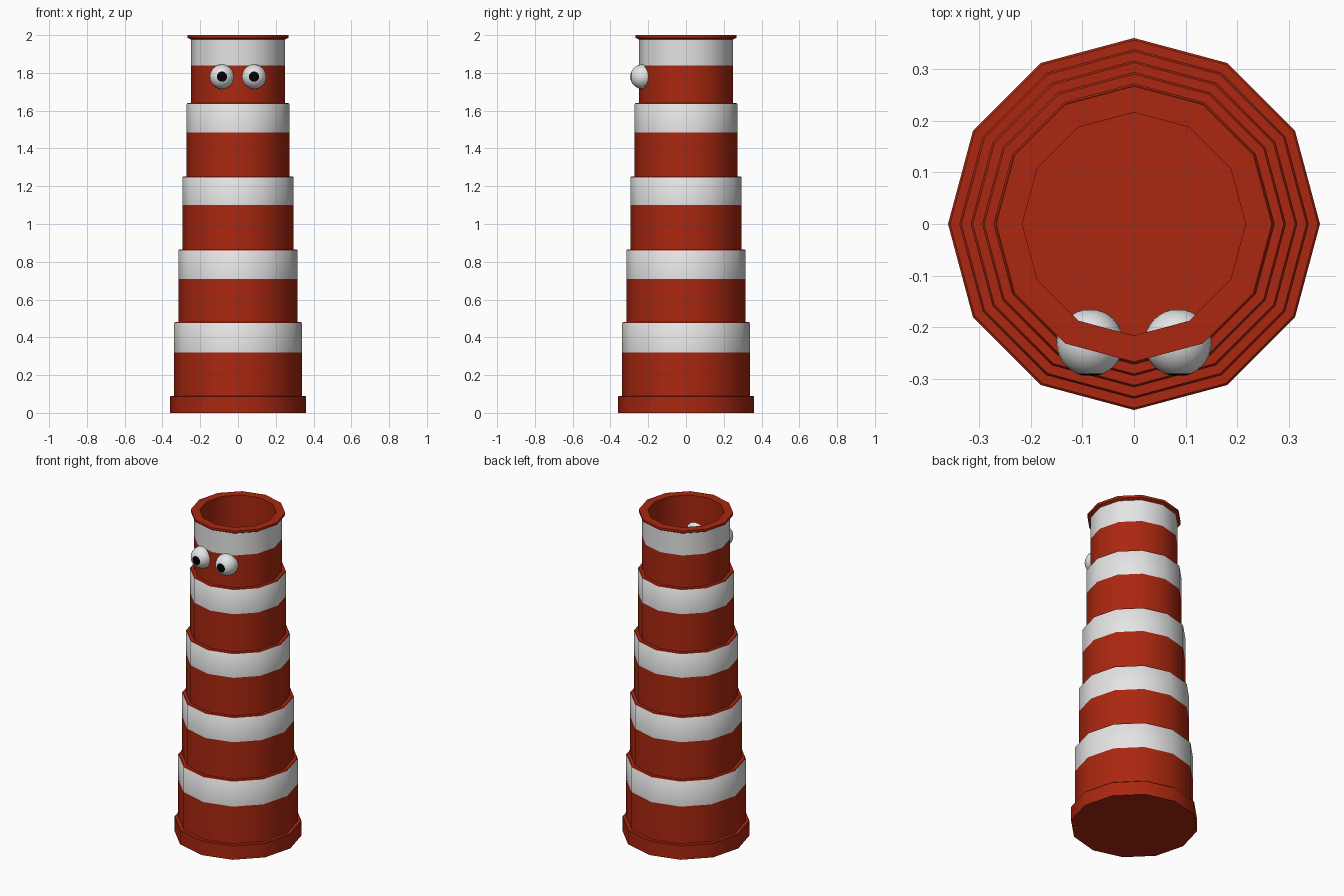
import bpy, bmesh, math

if "Cube" in bpy.data.objects:
    bpy.data.objects.remove(bpy.data.objects["Cube"])

SIDES = 12


def material(name, rgb):
    m = bpy.data.materials.new(name)
    m.diffuse_color = (*rgb, 1.0)
    m.use_nodes = True
    m.node_tree.nodes["Principled BSDF"].inputs["Base Color"].default_value = m.diffuse_color
    return m


RED = material("red", (0.40, 0.02, 0.005))
WHITE = material("white", (0.78, 0.78, 0.78))
BLACK = material("black", (0.0, 0.0, 0.0))


def finish(bm, name, mats, angle):
    bmesh.ops.recalc_face_normals(bm, faces=bm.faces[:])
    mesh = bpy.data.meshes.new(name)
    bm.to_mesh(mesh)
    bm.free()
    for m in mats:
        mesh.materials.append(m)
    obj = bpy.data.objects.new(name, mesh)
    bpy.context.collection.objects.link(obj)
    bpy.ops.object.select_all(action='DESELECT')
    obj.select_set(True)
    bpy.context.view_layer.objects.active = obj
    bpy.ops.object.shade_smooth_by_angle(angle=math.radians(angle))
    return obj


def lathe(name, profile):
    """Revolve (radius, z, colour of the band above); cap both ends."""
    bm = bmesh.new()
    rings = []
    for r, z, _ in profile:
        rings.append([bm.verts.new((r * math.cos(2 * math.pi * i / SIDES),
                                    r * math.sin(2 * math.pi * i / SIDES), z))
                      for i in range(SIDES)])
    for (_, _, col), a, b in zip(profile, rings, rings[1:]):
        for i in range(SIDES):
            j = (i + 1) % SIDES
            bm.faces.new((a[i], a[j], b[j], b[i])).material_index = col
    bm.faces.new(rings[0])
    bm.faces.new(rings[-1])
    return finish(bm, name, (RED, WHITE), 40)


# Stepped tower: foot, five striped tiers, flared lip and hollow inside
profile = [(0.36, 0, 0), (0.36, 0.086, 0), (0.356, 0.09, 0)]
tiers = [(0.338, 0.09, 0.32, 0.48), (0.316, 0.48, 0.71, 0.865),
         (0.294, 0.865, 1.10, 1.252), (0.272, 1.252, 1.485, 1.64)]
for r, low, stripe, top in tiers:
    profile += [(r, low, 0), (r, stripe, 1),
                (r, top - 0.005, 0), (r - 0.004, top, 0)]
profile += [(0.25, 1.64, 0), (0.25, 1.84, 1), (0.25, 1.977, 0),
            (0.267, 1.986, 0), (0.267, 2.0, 0),
            (0.216, 2.0, 0), (0.216, 0.09, 0)]
lathe("striped_tower", profile)

# Eyeballs facing forward, with the pupil as the front cap
EYE_R, PUPIL_R = 0.065, 0.027
cap = math.asin(PUPIL_R / EYE_R)
for side, label in ((-1, "left"), (1, "right")):
    bm = bmesh.new()
    n = 24
    angles = [cap / 2, cap] + [cap + (math.pi - cap) * k / 14 for k in range(1, 14)]
    rings = [[bm.verts.new((side * 0.085 + EYE_R * math.sin(t) * math.cos(2 * math.pi * i / n),
                            -0.23 - EYE_R * math.cos(t),
                            1.78 + EYE_R * math.sin(t) * math.sin(2 * math.pi * i / n)))
              for i in range(n)] for t in angles]
    for k, (a, b) in enumerate(zip(rings, rings[1:])):
        for i in range(n):
            j = (i + 1) % n
            bm.faces.new((a[i], a[j], b[j], b[i])).material_index = int(k == 0)
    bm.faces.new(rings[0]).material_index = 1
    bm.faces.new(rings[-1])
    finish(bm, label + "_eye", (WHITE, BLACK), 60)
